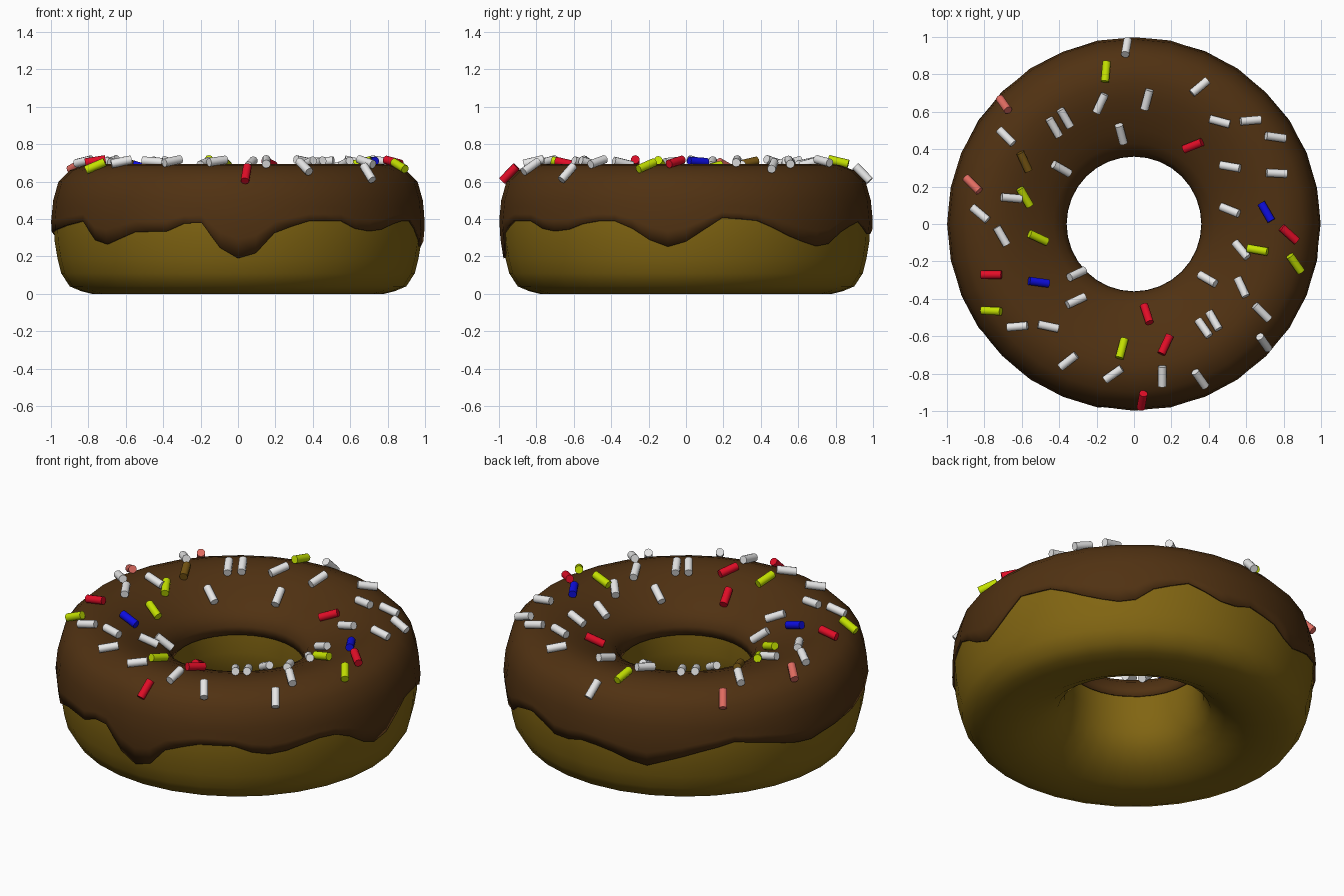
import bpy, bmesh, math
from mathutils import Vector, Matrix

if "Cube" in bpy.data.objects:
    bpy.data.objects.remove(bpy.data.objects["Cube"])


def material(name, rgb):
    m = bpy.data.materials.new(name)
    m.diffuse_color = (*rgb, 1)
    m.use_nodes = True
    m.node_tree.nodes["Principled BSDF"].inputs["Base Color"].default_value = m.diffuse_color
    return m


def interp(table, x):
    for (x0, y0), (x1, y1) in zip(table, table[1:]):
        if x <= x1:
            return y0 + (y1 - y0) * (x - x0) / (x1 - x0)
    return table[-1][1]


def finish(bm, name, mat, angle):
    me = bpy.data.meshes.new(name)
    bm.to_mesh(me)
    bm.free()
    ob = bpy.data.objects.new(name, me)
    bpy.context.collection.objects.link(ob)
    me.materials.append(mat)
    bpy.ops.object.select_all(action='DESELECT')
    ob.select_set(True)
    bpy.context.view_layer.objects.active = ob
    bpy.ops.object.shade_smooth_by_angle(angle=math.radians(angle))
    return ob


def revolve(profile_at, n, closed, corners=32):
    """Sweep profile_at(angle from the front, in degrees) around z."""
    bm = bmesh.new()
    cols = []
    for i in range(n):
        t = 2 * math.pi * i / n
        step = 2 * math.pi / corners
        off = (t + 1e-6) % step - 1e-6
        k = math.cos(step / 2) / math.cos(off - step / 2)   # stay on flat sides
        cols.append([bm.verts.new((r * k * math.sin(t), -r * k * math.cos(t), z))
                     for r, z in profile_at(math.degrees(t))])
    m = len(cols[0])
    for i in range(n):
        a, b = cols[i], cols[(i + 1) % n]
        for j in range(m if closed else m - 1):
            q = (j + 1) % m
            bm.faces.new((a[j], a[q], b[q], b[j]))
    return bm


# Dough ring: funnel-shaped hole, squarer outside
DOUGH = [(.37, .43), (.372, .48), (.395, .522), (.44, .56), (.505, .598),
         (.6, .642), (.68, .668), (.76, .682), (.82, .676), (.89, .65),
         (.948, .592), (.977, .5), (.986, .38), (.98, .28), (.965, .19),
         (.945, .11), (.9, .04), (.84, .015), (.78, .0), (.69, .0), (.6, .012),
         (.5, .062), (.42, .125), (.38, .21), (.365, .32)]
finish(revolve(lambda t: DOUGH, 32, True), "dough_ring",
       material("baked dough", (.22, .13, .006)), 60)

# Icing: follows the top, with a wavy dripping lower edge (angle, height)
TOP = [(.36, .43), (.362, .48), (.385, .53), (.43, .57), (.5, .61), (.6, .655),
       (.68, .682), (.76, .695), (.82, .689), (.9, .66), (.96, .6), (.988, .5)]
DRIP = [(0, .19), (6, .22), (11.5, .33), (22, .39), (35, .39), (39, .35),
        (45, .335), (51, .345), (59, .39), (69.5, .39), (78.5, .29), (84, .25),
        (90, .28), (101.5, .41), (113.5, .39), (125, .30), (134.5, .255),
        (140, .26), (146, .33), (157, .39), (163, .36), (171, .305),
        (180, .345), (190, .325), (201, .25), (215, .33), (230, .40),
        (240, .37), (256, .30), (270, .33), (283, .345), (304, .39),
        (310, .275), (315, .265), (326, .33), (338.5, .335), (343.5, .38),
        (349, .38), (354, .25), (360, .19)]
SIDE = [(.15, .966), (.19, .976), (.28, .991), (.38, 1.0), (.5, .988)]


def icing_profile(t):
    edge = interp(DRIP, t)
    rows = [.5 + (edge - .5) * f for f in (1 / 3, 2 / 3, 1)]
    return TOP + [(interp(SIDE, z), z) for z in rows]


icing = finish(revolve(icing_profile, 64, False), "icing",
               material("chocolate icing", (.08, .031, .006)), 60)
mod = icing.modifiers.new("thickness", 'SOLIDIFY')
mod.thickness = .012
mod.offset = -1


# Sprinkles: little rods lying on the icing (x, y, heading in degrees)
def sprinkles(name, rgb, spots):
    bm = bmesh.new()
    for x, y, deg in spots:
        r = math.hypot(x, y)
        z = interp(TOP, r)
        slope = (interp(TOP, r + .03) - interp(TOP, r - .03)) / .06
        slope = max(-1.2, slope)
        grad = Vector((x, y, 0)) / r * slope
        a = math.radians(deg)
        h = Vector((math.cos(a), math.sin(a), 0))
        h.z = grad.dot(h)
        up = Vector((-grad.x, -grad.y, 1)).normalized()
        pos = Vector((x, y, z)) + up * .02
        mat = Matrix.Translation(pos) @ h.to_track_quat('Z', 'Y').to_matrix().to_4x4()
        bmesh.ops.create_cone(bm, cap_ends=True, segments=10, radius1=.023,
                              radius2=.023, depth=.11, matrix=mat)
    finish(bm, name + "_sprinkles", material(name + " sugar", rgb), 40)


sprinkles("white", (.8, .8, .8), [
    (-.04, .93, 80), (.07, .67, 75), (-.18, .65, 65), (-.43, .52, 120),
    (-.37, .57, 120), (-.07, .49, 105), (.35, .73, 40), (.46, .55, -15),
    (.62, .55, 5), (.75, .46, -8), (.52, .31, -10), (.76, .27, -3),
    (.52, .075, -22), (.58, -.14, -50), (.58, -.34, -65), (.40, -.30, -30),
    (.68, -.47, -45), (.685, -.625, -55), (.375, -.56, -55), (.43, -.52, -60),
    (.35, -.82, -55), (.15, -.81, 90), (-.11, -.80, 35), (-.35, -.73, 38),
    (-.46, -.55, -12), (-.62, -.545, 5), (-.315, -.275, 25), (-.315, -.417, 25),
    (-.71, -.065, -60), (-.82, .055, -40), (-.66, .14, -5), (-.395, .30, -30),
    (-.68, .465, -45)])
sprinkles("lime", (.55, .75, .0), [
    (-.15, .81, 85), (-.59, .145, -60), (-.52, -.075, -25), (-.755, -.46, -3),
    (-.065, -.67, 75), (.665, -.14, -10), (.855, -.21, -55)])
sprinkles("red", (.75, .004, .02), [
    (.32, .425, 22), (.825, -.055, -42), (-.76, -.27, 0), (.07, -.49, -72),
    (.17, -.65, 65), (.043, -.93, 80)])
sprinkles("blue", (.004, .004, .75), [(.71, .065, -60), (-.515, -.315, -8)])
sprinkles("salmon", (.75, .15, .12), [(-.685, .63, -55), (-.855, .21, -45)])
sprinkles("caramel", (.18, .09, .006), [(-.59, .335, -65)])
